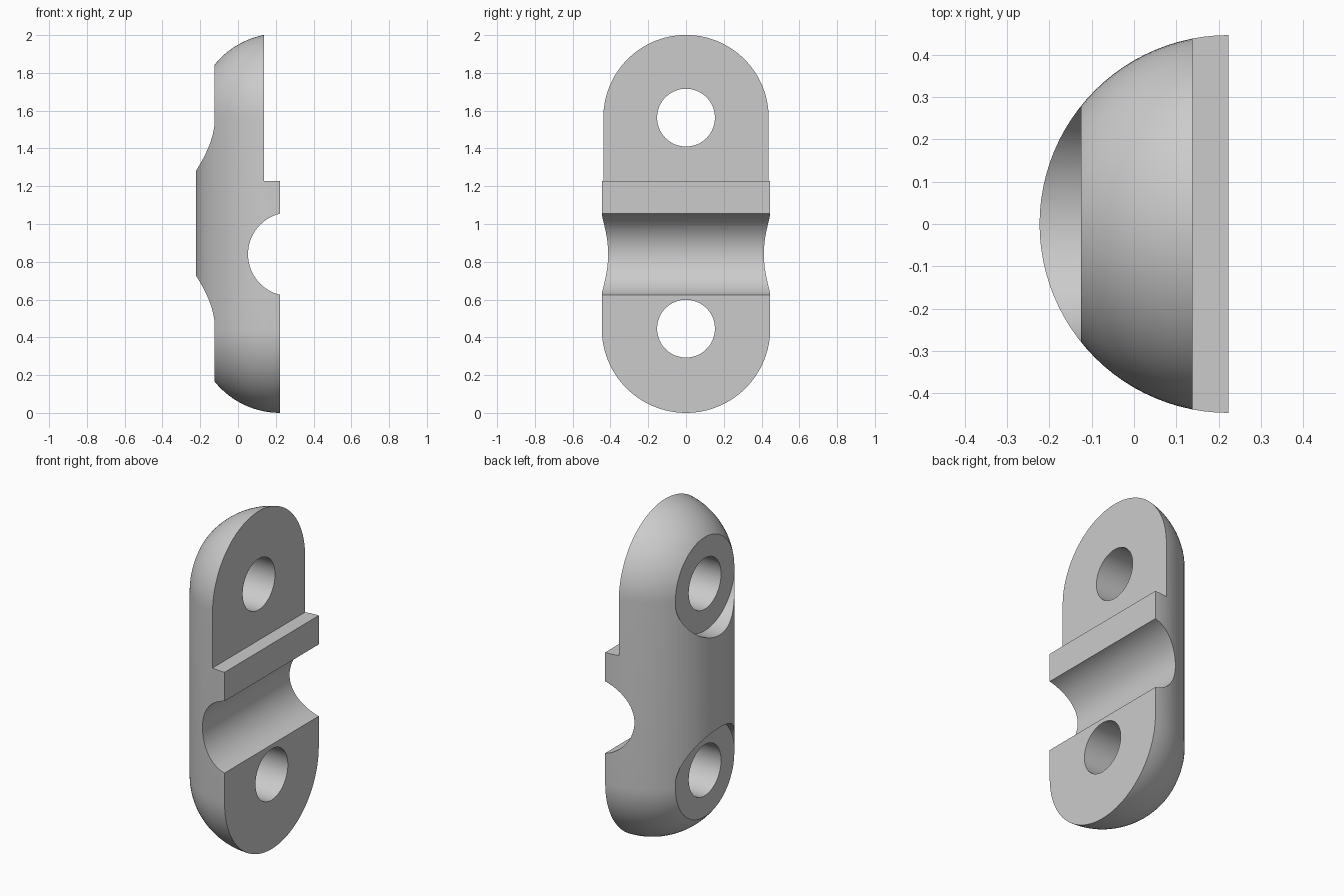
import bpy, bmesh
from math import pi, sin, cos
from mathutils import Matrix, Vector

if "Cube" in bpy.data.objects:
    bpy.data.objects.remove(bpy.data.objects["Cube"], do_unlink=True)

R = 0.446                # body radius
FACE = 0.223             # x of the flat clamping face
LOW, HIGH = 0.446, 1.563 # heights of the two screw holes

grey = bpy.data.materials.new("light grey")
grey.use_nodes = True
grey.diffuse_color = (0.6, 0.6, 0.6, 1)
grey.node_tree.nodes["Principled BSDF"].inputs["Base Color"].default_value = (0.6, 0.6, 0.6, 1)


def make_object(name, bm):
    bmesh.ops.recalc_face_normals(bm, faces=bm.faces)
    mesh = bpy.data.meshes.new(name)
    bm.to_mesh(mesh)
    bm.free()
    mesh.materials.append(grey)
    ob = bpy.data.objects.new(name, mesh)
    bpy.context.collection.objects.link(ob)
    return ob


def box(name, low, high):
    bm = bmesh.new()
    low, high = Vector(low), Vector(high)
    bmesh.ops.create_cube(bm, size=1, matrix=Matrix.Translation((low + high) / 2)
                          @ Matrix.Diagonal((*(high - low), 1)))
    return make_object(name, bm)


def cylinder(name, radius, length, centre, axis):
    bm = bmesh.new()
    bmesh.ops.create_cone(bm, cap_ends=True, segments=96, radius1=radius, radius2=radius,
                          depth=length, matrix=Matrix.Translation(centre)
                          @ Matrix.Rotation(pi / 2, 4, axis))
    return make_object(name, bm)


# Round-ended body, turned about a vertical axis lying in the clamping face
bm = bmesh.new()
steps = 24
arc = [i / steps * pi / 2 for i in range(steps + 1)]
profile = [(R * sin(a), LOW - R * cos(a)) for a in arc]
profile += [(R * cos(a), HIGH + R * sin(a)) for a in arc]
verts = [bm.verts.new((FACE + r, 0, z)) for r, z in profile]
edges = [bm.edges.new(pair) for pair in zip(verts, verts[1:])]
bmesh.ops.spin(bm, geom=verts + edges, cent=(FACE, 0, 0), axis=(0, 0, 1),
               angle=2 * pi, steps=96, use_merge=True)
bmesh.ops.remove_doubles(bm, verts=bm.verts, dist=0.0005)
body = make_object("clamp_body", bm)

# Flat face, raised-lip step and cable groove
cutters = [
    box("face_cutter", (FACE, -1, -1), (2, 1, 3)),
    box("step_cutter", (0.138, -1, 1.228), (2, 1, 3)),
    cylinder("groove_cutter", 0.221, 2, (0.274, 0, 0.84), 'X'),
]
# Screw holes with counterbores opening on the rounded side
for label, z in (("lower", LOW), ("upper", HIGH)):
    cutters.append(cylinder(label + "_hole_cutter", 0.153, 2, (0, 0, z), 'Y'))
    cutters.append(cylinder(label + "_counterbore_cutter", 0.282, 1, (-0.625, 0, z), 'Y'))

bpy.ops.object.select_all(action='DESELECT')
body.select_set(True)
bpy.context.view_layer.objects.active = body
for cutter in cutters:
    cutter.hide_render = True
    mod = body.modifiers.new(cutter.name, 'BOOLEAN')
    mod.operation = 'DIFFERENCE'
    mod.solver = 'EXACT'
    mod.object = cutter
    bpy.ops.object.modifier_apply(modifier=mod.name)
    bpy.data.objects.remove(cutter, do_unlink=True)

bpy.ops.object.shade_smooth_by_angle(angle=pi / 6)
